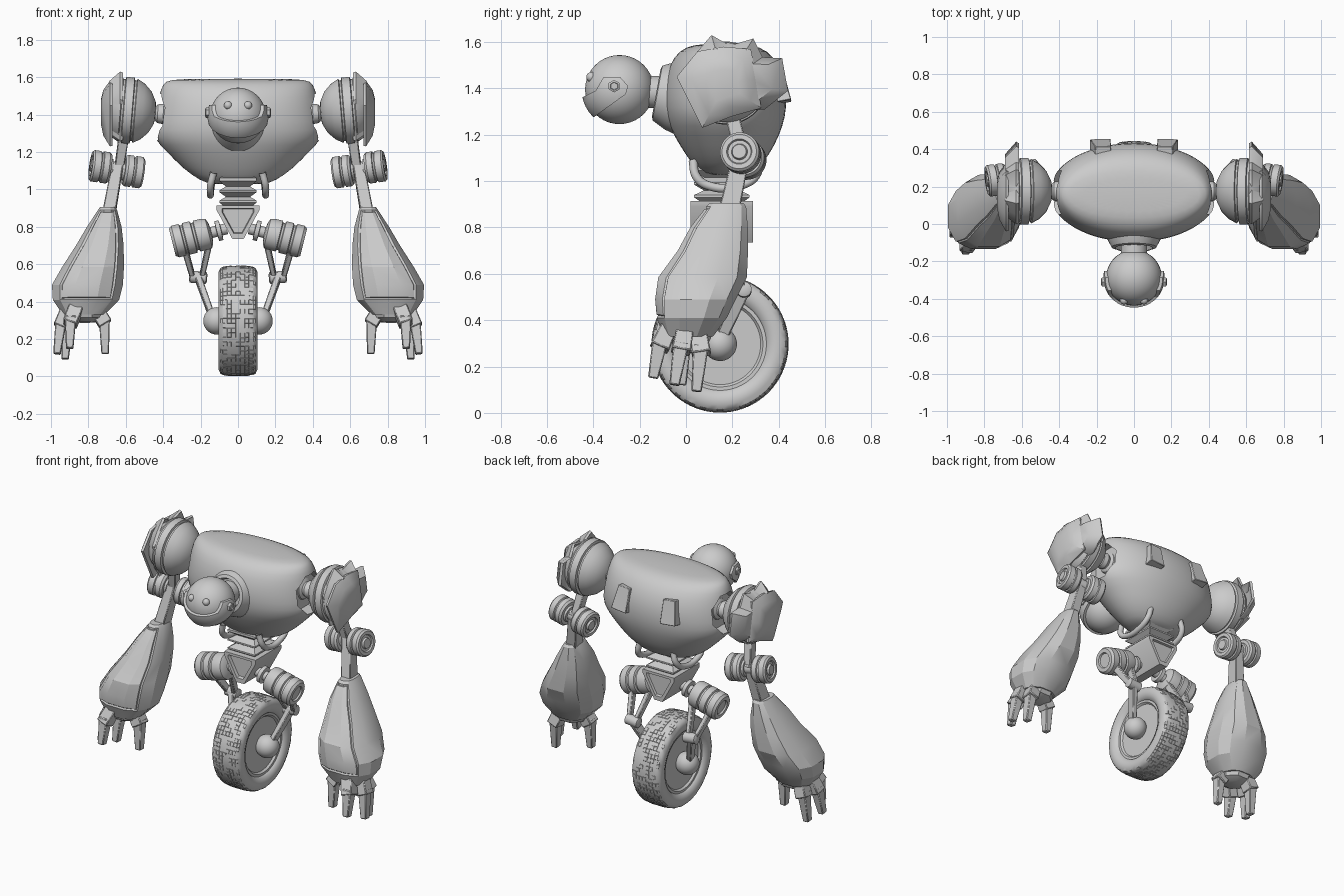
import bpy, bmesh, math, random
from mathutils import Vector as V

if "Cube" in bpy.data.objects:
    bpy.data.objects.remove(bpy.data.objects["Cube"])

random.seed(2)


def finish(name, bm, mirror=False, angle=35):
    bmesh.ops.remove_doubles(bm, verts=bm.verts, dist=1e-5)
    bmesh.ops.recalc_face_normals(bm, faces=bm.faces)
    me = bpy.data.meshes.new(name)
    bm.to_mesh(me)
    bm.free()
    ob = bpy.data.objects.new(name, me)
    bpy.context.collection.objects.link(ob)
    me.shade_smooth()
    me.set_sharp_from_angle(angle=math.radians(angle))
    if mirror:
        ob.modifiers.new("Mirror", 'MIRROR')
    return ob


def loft_bm(rings):
    bm = bmesh.new()
    rows = [[bm.verts.new(p) for p in r] for r in rings]
    n = len(rows[0])
    for a, b in zip(rows, rows[1:]):
        for i in range(n):
            j = (i + 1) % n
            bm.faces.new((a[i], a[j], b[j], b[i]))
    for r in (rows[0], rows[-1]):
        if (r[0].co - r[1].co).length > 1e-4:
            bm.faces.new(r)
    return bm


def loft(name, rings, **kw):
    return finish(name, loft_bm(rings), **kw)


def frame(a, b):
    a, b = V(a), V(b)
    d = (b - a).normalized()
    ref = V((0, 1, 0)) if abs(d.x) > .9 else V((1, 0, 0))
    u = (ref - d * ref.dot(d)).normalized()
    return a, d, u, d.cross(u)


def lathe_rings(a, b, prof, seg=32):
    """Profile of (radius, distance) turned about the line a-b."""
    o, d, u, w = frame(a, b)
    return [[o + d * t + (u * math.cos(k) + w * math.sin(k)) * r
             for k in [2 * math.pi * (i + .5) / seg for i in range(seg)]] for r, t in prof]


def lathe(name, a, b, prof, seg=32, **kw):
    return loft(name, lathe_rings(a, b, prof, seg), **kw)


def bar(name, a, b, s0, s1, bevel=.005):
    """Tapered box, mirrored; s0 and s1 are half sizes at its ends."""
    o, d, u, w = frame(a, b)
    rings = [[p + u * x * s[0] + w * y * s[1] for x, y in ((1, 1), (-1, 1), (-1, -1), (1, -1))]
             for p, s in ((o, s0), (V(b), s1))]
    ob = loft(name, rings, mirror=True)
    ob.modifiers.new("Bevel", 'BEVEL').width = bevel


def oval(z, x0, x1, y0, y1, n, seg):
    pts = []
    for i in range(seg):
        t = 2 * math.pi * (i + .5) / seg
        c, s = math.cos(t), math.sin(t)
        pts.append(((x0 + x1) / 2 + (x1 - x0) / 2 * math.copysign(abs(c) ** (2 / n), c),
                    (y0 + y1) / 2 + (y1 - y0) / 2 * math.copysign(abs(s) ** (2 / n), s), z))
    return pts


def ball(name, c, r, mirror=False):
    prof = [(r * math.sin(math.pi * i / 20), -r * math.cos(math.pi * i / 20)) for i in range(21)]
    return lathe(name, c, V(c) + V((0, 0, 1)), prof, 40, mirror=mirror)


def boolean(ob, cutter, op):
    m = ob.modifiers.new("Cut", 'BOOLEAN')
    m.operation, m.object, m.solver = op, cutter, 'EXACT'
    bpy.context.view_layer.update()
    bpy.context.view_layer.objects.active = ob
    for name in [m.name for m in ob.modifiers]:
        bpy.ops.object.modifier_apply(modifier=name)
    ob.data.set_sharp_from_angle(angle=math.radians(35))
    bpy.data.objects.remove(cutter)


# torso shell with octagonal shoulder sockets
levels = [(1.025, .14, .09, .25), (1.045, .20, .05, .30), (1.11, .295, .0, .36), (1.20, .38, -.055, .405),
          (1.275, .46, -.09, .43), (1.36, .45, -.10, .437), (1.45, .435, -.09, .425),
          (1.54, .415, -.055, .38), (1.58, .39, .0, .32), (1.592, .33, .06, .25)]
torso = loft("torso", [oval(z, -h, h, a, b, 2.05, 32) for z, h, a, b in levels])
torso.modifiers.new("Smooth", 'SUBSURF').levels = 1
for s in (1, -1):
    boolean(torso, lathe("socket_cutter", (.365 * s, .17, 1.39), (s, .17, 1.39), [(.12, 0), (.155, .15)], 8),
            'DIFFERENCE')

# back vents
bar("back_vent", (.165, .385, 1.49), (.18, .41, 1.34), (.042, .03), (.055, .045), .003)

# neck, head, jaw, eyes, ear bolts
lathe("neck_collar", (0, -.04, 1.365), (0, -.15, 1.385),
      [(.17, -.05), (.15, .025), (.12, .085), (.10, .09), (.085, .05)], 40)
lathe("neck", (0, -.05, 1.38), (0, -.25, 1.39), [(.07, 0), (.07, .15)])
ball("head", (0, -.287, 1.395), .149)
jaw = ball("jaw", (0, -.287, 1.395), .164)
side = [(-.47, 1.35), (-.39, 1.39), (-.355, 1.45), (-.285, 1.45), (-.25, 1.41), (-.26, 1.375),
        (-.42, 1.26), (-.47, 1.27)]
boolean(jaw, loft("jaw_cutter", [[(x, y, z) for y, z in side] for x in (-.3, .3)]), 'INTERSECT')
ball("eye", (.053, -.408, 1.449), .022, mirror=True)
lathe("ear_bolt", (.15, -.31, 1.41), (.2, -.31, 1.41), [(.027, 0), (.027, .022), (.018, .026), (.016, .02)],
      6, mirror=True)

# shoulder joint, ball and layered armour plates
lathe("shoulder_joint", (.35, .175, 1.40), (.5, .175, 1.41),
      [(.075, 0), (.065, .02), (.045, .03), (.055, .05), (.05, .08), (.03, .1), (.03, .13)], 24, mirror=True)
lathe("shoulder_ball", (.435, .175, 1.41), (.735, .175, 1.435),
      [(0, 0), (.06, .01), (.11, .035), (.15, .075), (.172, .115), (.163, .119), (.163, .128), (.178, .132),
       (.178, .176), (.166, .18), (.166, .19), (.172, .195), (.14, .245), (.08, .275), (0, .285)], 40, mirror=True)
back = [(.0, 1.48), (.05, 1.56), (.11, 1.63), (.19, 1.585), (.29, 1.615), (.33, 1.535), (.415, 1.53),
        (.44, 1.39), (.34, 1.31), (.24, 1.30), (.07, 1.26)]
outer = [(-.04, 1.45), (.05, 1.56), (.16, 1.58), (.28, 1.57), (.305, 1.44), (.325, 1.315), (.20, 1.28), (.07, 1.23)]
for name, edge, steps in (
        ("shoulder_back_plate", back, ((.66, .7), (.615, .97), (.63, 1), (.69, .75))),
        ("shoulder_outer_plate", outer, ((.68, .8), (.67, .98), (.685, 1), (.72, .7), (.732, .4)))):
    loft(name, [[(x, .17 + (y - .17) * s, 1.42 + (z - 1.42) * s) for y, z in edge] for x, s in steps],
         mirror=True, angle=45)

# upper arm, elbow drums and forearm strut
bar("upper_arm", (.605, .19, 1.32), (.635, .24, 1.12), (.028, .03), (.025, .03))
drum = [(.05, 0), (.055, .012), (.075, .012), (.085, .025), (.085, .055), (.077, .058), (.077, .066), (.085, .07),
        (.085, .105), (.075, .115), (.055, .115), (.05, .106), (.035, .106), (.03, .118)]
mid = V((.648, .247, 1.108))
axis = V((.28, -.035, .04)).normalized()
lathe("elbow_axle", mid - axis * .07, mid + axis, [(.035, 0), (.035, .14)], 20, mirror=True)
for s in (-1, 1):
    lathe("elbow_drum", mid + axis * .026 * s, mid + axis * s, drum, mirror=True)
bar("forearm_strut", (.642, .245, 1.14), (.69, .185, .87), (.03, .035), (.035, .045))

# faceted forearm with a raised front panel
arm = [(.905, .655, .74, .10, .25), (.89, .645, .75, .085, .262), (.80, .62, .81, .015, .27),
       (.70, .608, .87, -.04, .272), (.585, .605, .945, -.125, .268), (.49, .61, 1.0, -.138, .22),
       (.41, .63, .995, -.13, .18), (.33, .71, .94, -.10, .12)]
seg = 12
bm = loft_bm([oval(z, a, b, c, d, 2.5, seg) for z, a, b, c, d in arm])
bm.faces.ensure_lookup_table()
panel = [bm.faces[r * seg + i] for r in range(1, 6) for i in (7, 8, 9)]
bmesh.ops.recalc_face_normals(bm, faces=bm.faces)
bmesh.ops.inset_region(bm, faces=panel, thickness=.01, depth=-.006)
bmesh.ops.inset_region(bm, faces=panel, thickness=.006, depth=.006)
finish("forearm", bm, mirror=True, angle=24)
lathe("palm", (.82, .01, .36), (.82, .0, .2), [(.12, 0), (.10, .05), (.06, .07)], 8, mirror=True)

# fingers and thumb: root, knuckle, tip
for name, a, k, t in (("finger", (.86, -.07, .38), (.895, -.11, .29), (.90, -.142, .15)),
                      ("finger", (.90, .0, .38), (.945, -.02, .275), (.968, -.05, .12)),
                      ("finger", (.87, .05, .37), (.91, .065, .265), (.925, .045, .092)),
                      ("thumb", (.77, .0, .38), (.715, -.01, .29), (.71, -.02, .12))):
    k = V(k)
    d = (k - V(a)).normalized() * .012
    bar(name + "_base", a, k + d, (.038, .034), (.038, .042))
    bar(name + "_tip", k + V((0, 0, .03)), t, (.03, .034), (.02, .022))

# waist bellows and wedge pelvis
bellows = [(1.08, .06), (1.06, .10), (1.045, .10), (1.015, .065), (.995, .10), (.985, .10), (.96, .065),
           (.94, .10), (.93, .10), (.905, .07)]
loft("waist_bellows", [[(x * h, .155 + y * h * 1.2, z) for x, y in ((1, 1), (-1, 1), (-1, -1), (1, -1))]
                       for z, h in bellows])
tri = [(.115, .915), (.115, .89), (.03, .735), (-.03, .735), (-.115, .89), (-.115, .915)]
loft("pelvis", [[(x * s, y, .85 + (z - .85) * s) for x, z in tri]
                for y, s in ((.04, .7), (.02, .75), (.02, 1), (.29, 1), (.29, .75), (.275, .7))])

# hoops under the torso
cu = bpy.data.curves.new("waist_hoop", 'CURVE')
cu.dimensions, cu.bevel_depth, cu.bevel_resolution = '3D', .019, 3
path = [(.13, .03, 1.09), (.147, .045, 1.02), (.147, .09, .983), (.147, .24, .983), (.14, .305, 1.03), (.12, .31, 1.10)]
for s in (1, -1):
    sp = cu.splines.new('BEZIER')
    sp.bezier_points.add(len(path) - 1)
    for bp, p in zip(sp.bezier_points, path):
        bp.co = (p[0] * s, p[1], p[2])
        bp.handle_left_type = bp.handle_right_type = 'AUTO'
bpy.context.collection.objects.link(bpy.data.objects.new("waist_hoop", cu))

# hip motors
lathe("hip_motor", (.06, .12, .79), (.36, .12, .715),
      [(.03, 0), (.03, .03), (.055, .032), (.055, .055), (.03, .057), (.03, .085), (.06, .09), (.08, .1), (.085, .12),
       (.085, .165), (.075, .17), (.075, .18), (.087, .184), (.087, .225), (.077, .23), (.077, .24), (.087, .244),
       (.087, .285), (.075, .3), (.05, .3), (.045, .29)], mirror=True)

# legs: forked upper bars, knee, lower bar, hub
bar("upper_leg_outer", (.29, .14, .70), (.24, .25, .525), (.016, .025), (.014, .02))
bar("upper_leg_inner", (.15, .14, .73), (.195, .25, .525), (.016, .025), (.014, .02))
lathe("knee", (.165, .25, .525), (.265, .25, .535), [(.02, 0), (.033, .006), (.033, .09), (.02, .096)], 20, mirror=True)
bar("lower_leg", (.22, .255, .545), (.135, .147, .31), (.018, .03), (.016, .025))
ball("wheel_hub", (.113, .147, .297), .073, mirror=True)

# wheel with tread blocks
c = (0, .147, .297)
half = [(.0, .07), (.175, .07), (.185, .082), (.20, .082), (.207, .093), (.235, .105), (.262, .104),
        (.280, .095), (.288, .08), (.292, .058), (.294, .035), (.294, .012)]
prof = [(r, -t) for r, t in half] + [(r, t) for r, t in reversed(half)]
bm = loft_bm(lathe_rings(c, (1, c[1], c[2]), prof, 72))
bmesh.ops.remove_doubles(bm, verts=bm.verts, dist=1e-5)
bmesh.ops.recalc_face_normals(bm, faces=bm.faces)
mids = [(f, f.calc_center_median()) for f in bm.faces]
tread = [f for f, m in mids if math.hypot(m.y - c[1], m.z - c[2]) > .272 and random.random() < .5]
bmesh.ops.inset_individual(bm, faces=tread, thickness=.002, depth=.002)
finish("wheel", bm, angle=40)
